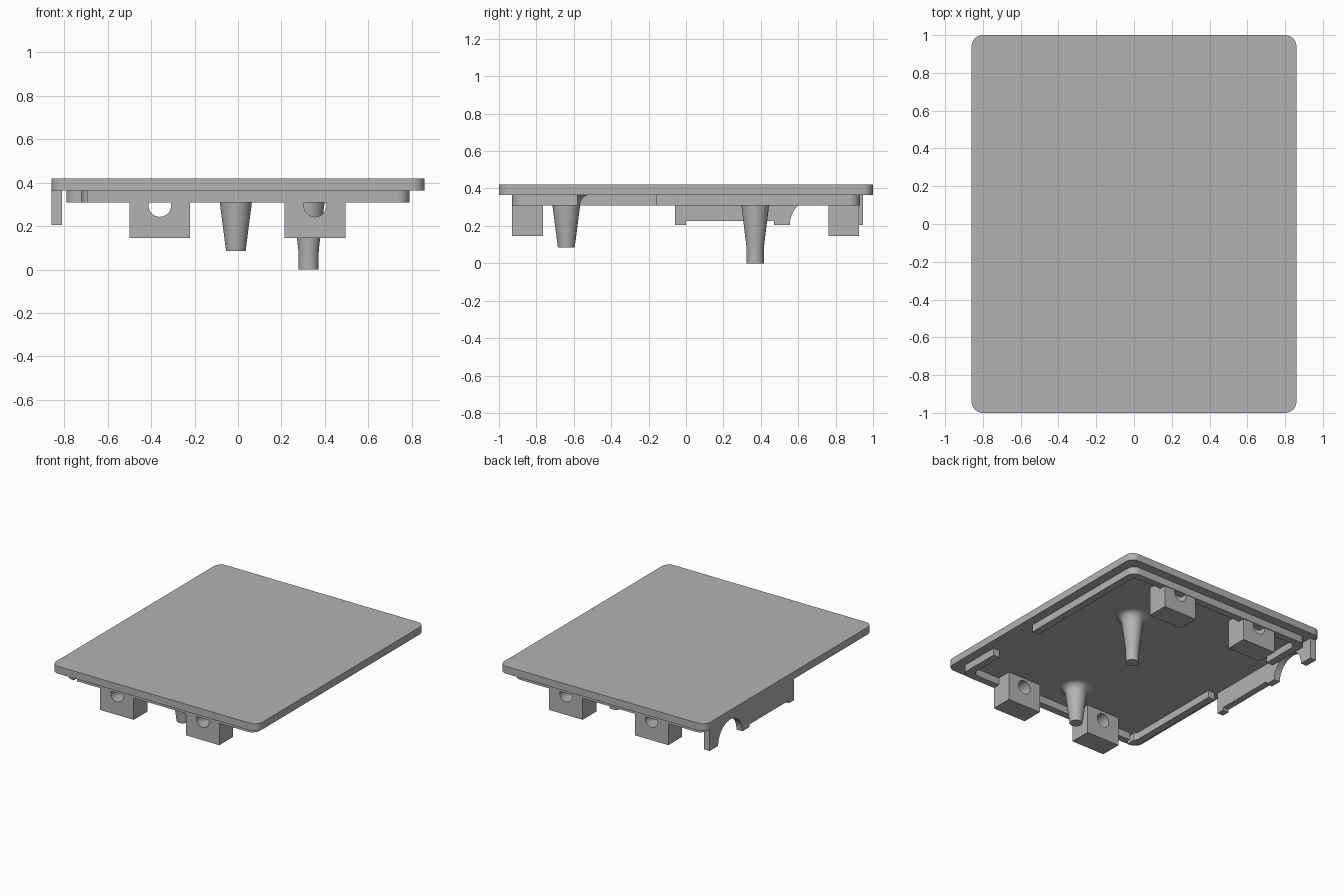
import bpy, bmesh, math
from mathutils import Matrix

if "Cube" in bpy.data.objects:
    bpy.data.objects.remove(bpy.data.objects["Cube"])

grey = bpy.data.materials.new("plain grey")
grey.use_nodes = True
colour = (0.45, 0.45, 0.45, 1)
grey.diffuse_color = colour
grey.node_tree.nodes["Principled BSDF"].inputs["Base Color"].default_value = colour


def finish(name, bm):
    bmesh.ops.remove_doubles(bm, verts=bm.verts, dist=0.0001)
    bmesh.ops.recalc_face_normals(bm, faces=bm.faces)
    mesh = bpy.data.meshes.new(name)
    bm.to_mesh(mesh)
    bm.free()
    mesh.materials.append(grey)
    ob = bpy.data.objects.new(name, mesh)
    bpy.context.collection.objects.link(ob)
    return ob


def extrude(name, points, offset):
    """Closed outline pushed along an offset into a solid."""
    bm = bmesh.new()
    face = bm.faces.new([bm.verts.new(p) for p in points])
    out = bmesh.ops.extrude_face_region(bm, geom=[face])
    verts = [g for g in out["geom"] if isinstance(g, bmesh.types.BMVert)]
    bmesh.ops.translate(bm, verts=verts, vec=offset)
    return finish(name, bm)


def box(name, x0, x1, y0, y1, z0, z1):
    return extrude(name, [(x0, y0, z0), (x1, y0, z0), (x1, y1, z0), (x0, y1, z0)],
                   (0, 0, z1 - z0))


def rounded_slab(name, hx, hy, r, z0, z1):
    pts = []
    for quarter, (sx, sy) in enumerate([(1, 1), (-1, 1), (-1, -1), (1, -1)]):
        for i in range(9):
            a = math.pi / 2 * (quarter + i / 8)
            pts.append((sx * (hx - r) + r * math.cos(a),
                        sy * (hy - r) + r * math.sin(a), z0))
    return extrude(name, pts, (0, 0, z1 - z0))


def rod(name, x, y, z, r, length):
    """Cylinder along y."""
    bm = bmesh.new()
    turn = Matrix.Translation((x, y, z)) @ Matrix.Rotation(math.pi / 2, 4, "X")
    bmesh.ops.create_cone(bm, cap_ends=True, segments=32, radius1=r, radius2=r,
                          depth=length, matrix=turn)
    return finish(name, bm)


def cut(ob, cutters):
    for c in cutters:
        mod = ob.modifiers.new("cut", "BOOLEAN")
        mod.operation = "DIFFERENCE"
        mod.solver = "EXACT"
        mod.object = c
    deps = bpy.context.evaluated_depsgraph_get()
    ob_mesh = bpy.data.meshes.new_from_object(ob.evaluated_get(deps))
    ob.modifiers.clear()
    ob.data = ob_mesh
    for c in cutters:
        bpy.data.objects.remove(c)


def lathe(name, x, y, profile):
    bm = bmesh.new()
    verts = [bm.verts.new((x + r, y, z)) for r, z in profile]
    edges = [bm.edges.new(pair) for pair in zip(verts, verts[1:])]
    bmesh.ops.spin(bm, geom=verts + edges, cent=(x, y, 0), axis=(0, 0, 1),
                   angle=math.tau, steps=40)
    return finish(name, bm)


UNDER, TOP, RIM = 0.365, 0.42, 0.31

# Cover plate
plate = rounded_slab("cover_plate", 0.86, 1.0, 0.06, UNDER, TOP)

# Locating rim with its gaps
rim = rounded_slab("locating_rim", 0.79, 0.93, 0.06, RIM, UNDER)
cut(rim, [
    rounded_slab("rim_core", 0.735, 0.875, 0.05, 0.2, 0.5),
    box("right_gap", 0.7, 0.9, -0.58, -0.16, 0.2, 0.5),
    box("left_gap", -0.9, -0.7, -0.07, 0.56, 0.2, 0.5),
    box("corner_gap", -0.72, -0.695, -1, -0.84, 0.2, 0.5),
])

# Drilled mounting blocks
blocks = []
for side, y in (("front", -0.847), ("back", 0.843)):
    for hand, x in (("left", 0.355), ("right", -0.36)):
        block = box(f"{side}_{hand}_block", x - 0.14, x + 0.14,
                    y - 0.082, y + 0.082, 0.145, UNDER)
        cut(block, [rod("drill", x, y, 0.295, 0.052, 0.4)])
        blocks.append(block)

# Side skirt with feet and a cable arch
arch = [(0.70 - 0.145 * math.cos(a), 0.205 + 0.145 * math.sin(a))
        for a in (math.pi * i / 24 for i in range(25))]
outline = [(-0.06, UNDER), (-0.06, 0.205), (0, 0.205), (0, 0.225), (0.47, 0.225),
           (0.47, 0.205)] + arch + [(0.945, 0.205), (0.945, UNDER)]
skirt = extrude("side_skirt", [(-0.86, y, z) for y, z in outline], (0.05, 0, 0))

# Tapered pegs with flared roots
flare = [(0.074 + 0.05 * (1 - math.cos(a)), RIM + 0.055 * math.sin(a))
         for a in (math.pi / 2 * i / 8 for i in range(9))]
front_peg = lathe("front_peg", -0.01, -0.64, [(0, 0.085), (0.045, 0.085)] + flare)
back_peg = lathe("back_peg", 0.325, 0.37, [(0, 0), (0.046, 0), (0.047, 0.09)] + flare)

# Smooth the round surfaces, keep hard edges
bpy.ops.object.select_all(action="DESELECT")
for ob in [plate, rim, skirt, front_peg, back_peg] + blocks:
    ob.select_set(True)
bpy.context.view_layer.objects.active = plate
bpy.ops.object.shade_smooth_by_angle(angle=math.radians(30))
